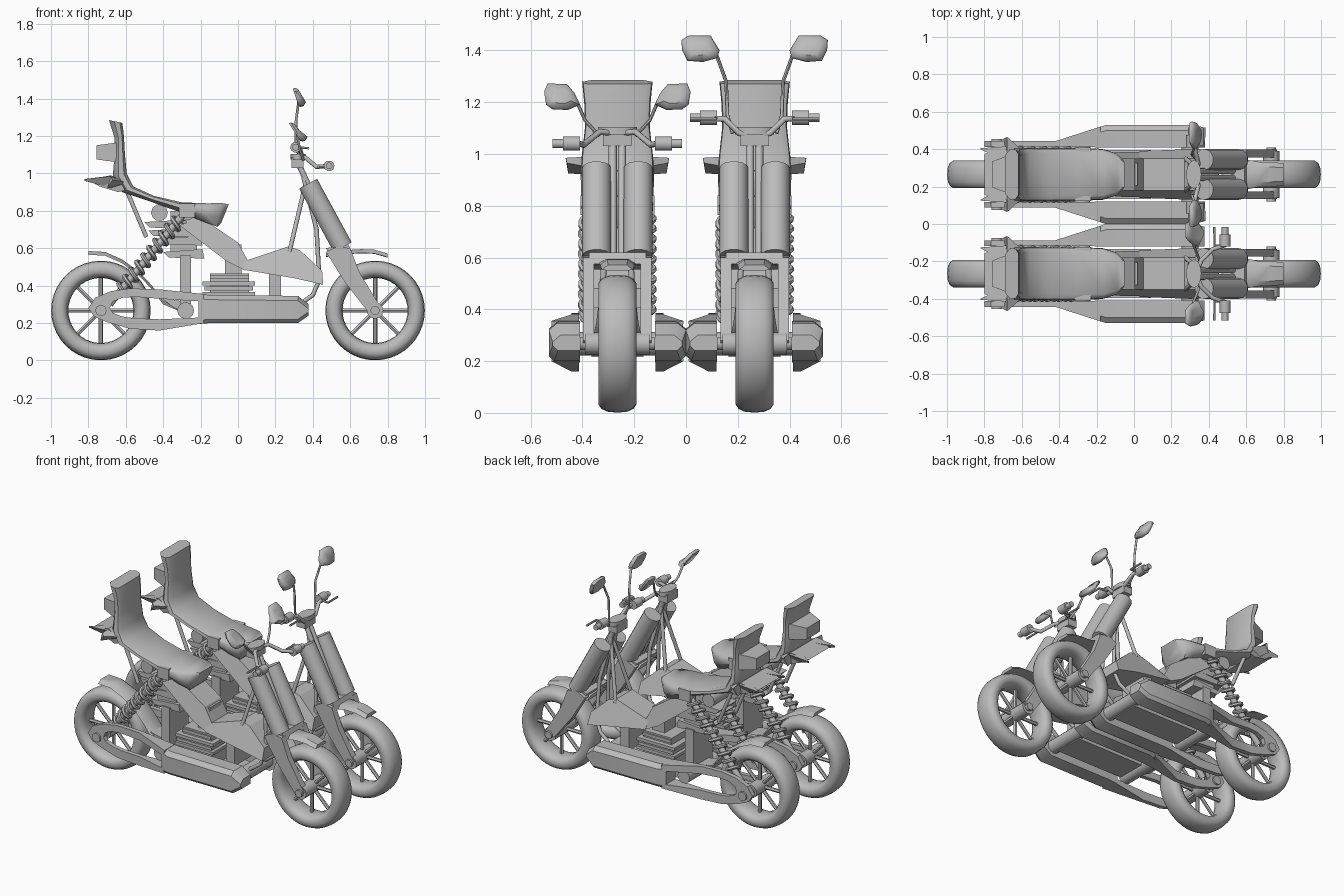
import bpy, bmesh, math
from mathutils import Vector

if "Cube" in bpy.data.objects:
    bpy.data.objects.remove(bpy.data.objects["Cube"])

grey = bpy.data.materials.new("plain grey")
grey.diffuse_color = (0.5, 0.5, 0.5, 1)
grey.use_nodes = True
grey.node_tree.nodes["Principled BSDF"].inputs["Base Color"].default_value = grey.diffuse_color
OY = 0.0          # sideways offset of the bike being built


def finish(name, me, angle=35):
    me.materials.clear()
    me.materials.append(grey)
    me.polygons.foreach_set("use_smooth", [True] * len(me.polygons))
    me.set_sharp_from_angle(angle=math.radians(angle))
    ob = bpy.data.objects.new(name, me)
    ob.location.y = OY
    bpy.context.collection.objects.link(ob)
    return ob


def loft(name, rings, closed=False, angle=35):
    bm = bmesh.new()
    vs = [[bm.verts.new(p) for p in r] for r in rings]
    n = len(rings[0])
    for i in range(len(vs) if closed else len(vs) - 1):
        a, b = vs[i], vs[(i + 1) % len(vs)]
        for j in range(n):
            k = (j + 1) % n
            bm.faces.new((a[j], a[k], b[k], b[j]))
    if not closed:
        bm.faces.new(vs[0])
        bm.faces.new(vs[-1])
    bmesh.ops.recalc_face_normals(bm, faces=bm.faces)
    me = bpy.data.meshes.new(name)
    bm.to_mesh(me)
    bm.free()
    return finish(name, me, angle)


def prism(name, pts, y0, y1):
    """side profile (x, z) extruded from y0 to y1"""
    return loft(name, [[(x, y, z) for x, z in pts] for y in (y0, y1)], angle=20)


def wide(name, pts):
    """side profile (x, z, half width), mirrored about the middle"""
    return loft(name, [[(x, s * w, z) for x, z, w in pts] for s in (-1, 1)], angle=10)


def box(name, x0, x1, w, z0, z1):
    return prism(name, [(x0, z0), (x1, z0), (x1, z1), (x0, z1)], -w, w)


def tube(name, pts, r, res=3):
    cu = bpy.data.curves.new(name, 'CURVE')
    cu.dimensions = '3D'
    cu.bevel_depth, cu.bevel_resolution, cu.use_fill_caps = r, res, True
    sp = cu.splines.new('POLY')
    sp.points.add(len(pts) - 1)
    for p, q in zip(sp.points, pts):
        p.co = (*q, 1)
    tmp = bpy.data.objects.new(name, cu)
    me = bpy.data.meshes.new_from_object(tmp)
    bpy.data.objects.remove(tmp)
    bpy.data.curves.remove(cu)
    return finish(name, me, 45)


def strip(name, pts, t):
    """thin curved sheet along (x, z, half width)"""
    return loft(name, [[(x, -w, z - .02), (x, -w * .6, z), (x, w * .6, z), (x, w, z - .02),
                        (x, w * .6, z - t), (x, -w * .6, z - t)] for x, z, w in pts])


def wheel(name, cx, hub):
    cz, rings = .267, []
    for i in range(40):
        a = i * math.tau / 40
        ring = []
        for j in range(14):
            t = j * math.tau / 14
            c, s = math.cos(t), math.sin(t)
            r = .22 + .046 * math.copysign(abs(c) ** .8, c)
            ring.append((cx + r * math.cos(a), .075 * math.copysign(abs(s) ** .8, s), cz + r * math.sin(a)))
        rings.append(ring)
    loft(name + "_tyre", rings, True, 60)
    for i in range(8):
        a = i * math.tau / 8
        d = Vector((math.cos(a), 0, math.sin(a)))
        c = Vector((cx, 0, cz))
        tube(name + "_spoke", [c + d * .02, c + d * .19], .012, 1)
    tube(name + "_hub", [(cx, -hub, cz), (cx, hub, cz)], .044, 4)
    tube(name + "_axle", [(cx, -hub - .02, cz), (cx, hub + .02, cz)], .025)


def outer(x):     # sideways reach of the lower pods and rear arms
    return .178 + .087 * min(1, max(0, (x + .42) / .27))


def arm(name, s, top, inn):
    loft(name, [[(a, s * .148, b), (a, s * outer(a), b), (c, s * outer(c), d), (c, s * .148, d)]
                for (a, b), (c, d) in zip(top, inn)], angle=25)


def bike(high):
    wheel("rear_wheel", -.733, .10)
    wheel("front_wheel", .733, .125)

    # seat and backrest lofted along one spine: top, bottom, half width
    spine = [(-.05, .835, -.09, .735, .08), (-.09, .842, -.11, .715, .115), (-.16, .84, -.18, .74, .137),
             (-.3, .845, -.33, .80, .14), (-.45, .88, -.47, .85, .14), (-.56, .93, -.62, .90, .142),
             (-.595, 1.0, -.67, .98, .138), (-.605, 1.11, -.66, 1.1, .125),
             (-.61, 1.2, -.66, 1.19, .128), (-.618, 1.27, -.69, 1.285, .136)]
    cross = [(-.8, 1), (.8, 1), (.97, .8), (1, .4), (.75, 0), (-.75, 0), (-1, .4), (-.97, .8)]
    loft("seat", [[(bx + (tx - bx) * v, u * w, bz + (tz - bz) * v) for u, v in cross]
                  for tx, tz, bx, bz, w in spine], angle=50)
    wide("backrest_lug", [(-.65, 1.165, .11), (-.757, 1.15, .07), (-.757, 1.075, .07), (-.65, 1.06, .11)])
    wide("tail", [(-.56, .92, .13), (-.68, .99, .135), (-.80, .965, .11), (-.74, .93, .11), (-.64, .90, .13)])

    # boxes below the seat
    for i, (a, b, z) in enumerate([(-.37, -.18, .55), (-.41, -.19, .62), (-.45, -.2, .665), (-.47, -.22, .71)]):
        prism("airbox_slab", [(a, z), (b, z - .005), (b - .01, z + .045), (a - .03, z + .03)], -.09, .09)
    box("airbox_core", -.36, -.22, .07, .55, .80)
    tube("seat_cross_tube", [(-.42, -.1, .79), (-.42, .1, .79)], .045)

    # frame beam, tank and pillars
    wide("frame_beam", [(-.31, .72, .1), (-.22, .78, .085), (0, .63, .085), (.06, .52, .085),
                        (.04, .48, .12), (-.06, .53, .12)])
    wide("tank", [(.03, .53, .085), (.27, .61, .085), (.33, .59, .085), (.45, .48, .1),
                  (.455, .405, .13), (.3, .44, .135), (.03, .485, .125)])
    box("rear_pillar", -.31, -.25, .1, .24, .56)
    box("middle_pillar", -.07, .02, .06, .45, .62)
    box("front_pillar", .165, .23, .1, .3, .5)

    # engine block with fins, belly and cross tubes
    box("engine_core", -.15, .06, .1, .23, .465)
    for a, b, z in [(-.19, .09, .345), (-.18, .08, .375), (-.19, .09, .402), (-.15, .06, .435)]:
        box("engine_fin", a, b, .13 if z < .43 else .11, z, z + .02)
    box("belly_panel", -.2, .3, .1, .215, .25)
    for x in (-.28, .3):
        tube("cross_tube", [(x, -.16, .267), (x, .16, .267)], .045, 4)

    # fenders
    strip("rear_fender", [(-.8, .585, .07), (-.71, .58, .07), (-.62, .54, .07), (-.53, .475, .07),
                          (-.46, .40, .07), (-.40, .32, .07), (-.27, .265, .07)], .02)
    wide("fender_foot", [(-.42, .34, .06), (-.27, .31, .06), (-.27, .24, .06), (-.3, .25, .06)])
    strip("front_fender", [(.47, .575, .11), (.58, .59, .085), (.66, .595, .068), (.73, .592, .066),
                           (.80, .572, .06)], .022)

    # steering column, clamp and dial
    for y in (-.018, .018):
        tube("steering_tube", [(.32, y, 1.06), (.54, y, .58)], .016)
    box("steering_head", .285, .35, .055, 1.03, 1.085)
    loft("dial", [[(.32 + .04 * math.cos(a), .075 * math.sin(a), z) for a in
                   [k * math.tau / 20 for k in range(20)]] for z in (1.075, 1.105)])
    wide("fork_bridge", [(.47, .6, .11), (.49, .565, .11), (.61, .575, .11), (.59, .62, .11)])

    for s in (-1, 1):
        # lower pod and the open rear arm
        loft("side_pod", [[(x, s * .145, lo), (x, s * (w - .02), lo), (x, s * w, lo + .02),
                           (x, s * w, hi - .025), (x, s * (w - .03), hi), (x, s * .145, hi)]
                          for x, lo, hi, w in [(-.21, .195, .355, .245), (-.15, .2, .35, .265),
                                               (.32, .2, .345, .265), (.378, .24, .30, .25)]])
        arm("rear_arm_upper", s,
            [(-.8, .28), (-.765, .335), (-.68, .37), (-.58, .385), (-.42, .38), (-.18, .355)],
            [(-.685, .28), (-.67, .315), (-.62, .335), (-.55, .34), (-.42, .33), (-.19, .315)])
        arm("rear_arm_lower", s,
            [(-.8, .28), (-.77, .235), (-.7, .205), (-.58, .17), (-.42, .16), (-.18, .2)],
            [(-.685, .28), (-.67, .255), (-.62, .235), (-.55, .225), (-.42, .22), (-.19, .23)])
        tube("rear_axle_cap", [(-.733, s * .08, .267), (-.733, s * .19, .267)], .03)

        # coil shock absorber
        p, q, y = Vector((-.31, s * .108, .76)), Vector((-.63, s * .108, .37)), Vector((0, 1, 0))
        d = (q - p).normalized()
        n = d.cross(y)
        coil = []
        for i in range(10 * 14 + 1):
            a = i * math.tau / 14
            coil.append(p + (q - p) * (i / 140) + (n * math.cos(a) + y * math.sin(a)) * .033)
        tube("shock_spring", coil, .012, 1)
        tube("shock_rod", [p - d * .03, q + d * .09], .02)
        prism("shock_mount", [(-.315, .765), (-.23, .765), (-.23, .84), (-.315, .84)], s * .085, s * .143)
        tube("seat_strut", [(-.6, s * .09, .92), (-.49, s * .09, .66)], .012)

        # pointed tail wing
        loft("tail_wing", [[(-.68, s * .11, .99), (-.58, s * .11, .95), (-.68, s * .11, .92)],
                           [(-.68, s * .2, .985), (-.67, s * .195, .965), (-.70, s * .19, .925)]], angle=10)
        loft("tail_spike", [[(-.70, s * .07, .985), (-.68, s * .15, .985), (-.69, s * .11, .925)],
                            [(-.82, s * .135, .97), (-.82, s * .14, .97), (-.82, s * .135, .96)]], angle=10)

        # fork: lower blade and upper sleeve
        prism("fork_leg", [(.47, .58), (.53, .61), (.6, .6), (.65, .47), (.765, .28), (.735, .245),
                           (.695, .26), (.57, .42)], s * .09, s * .132)
        tube("fork_sleeve", [(.375, s * .08, .945), (.56, s * .08, .605)], .056, 5)

        # frame tubes
        tube("neck_strut", [(.36, s * .012, .94), (.275, s * .085, .58)], .012)
        tube("down_tube", [(.35, s * .02, .98), (.42, s * .045, .7), (.435, s * .06, .43),
                           (.40, s * .07, .35), (.33, s * .08, .30)], .012)

        # handlebar, grip, lever and mirror
        if high:
            bar = [(.33, 0, 1.07), (.345, s * .06, 1.08), (.33, s * .115, 1.135), (.305, s * .24, 1.14)]
            gx, gz, lx = .308, 1.14, .375
            stem = [(.33, s * .085, 1.08), (.31, s * .105, 1.15), (.31, s * .11, 1.28), (.325, s * .15, 1.39)]
            mx, mz, tilt = .32, 1.408, -.3
            shape = [(.135, 1.4), (.17, 1.457), (.255, 1.457), (.283, 1.44), (.28, 1.4), (.26, 1.36), (.2, 1.355), (.145, 1.37)]
        else:
            bar = [(.33, 0, 1.08), (.36, s * .07, 1.085), (.42, s * .13, 1.035), (.485, s * .15, 1.04), (.487, s * .24, 1.04)]
            gx, gz, lx = .487, 1.04, .43
            stem = [(.35, s * .07, 1.07), (.33, s * .125, 1.13), (.315, s * .16, 1.21)]
            mx, mz, tilt = .315, 1.22, -.6
            shape = [(.145, 1.19), (.165, 1.235), (.195, 1.27), (.27, 1.272), (.283, 1.24), (.275, 1.19), (.25, 1.172), (.19, 1.17)]
        tube("handlebar", bar, .012)
        tube("grip", [(gx, s * .145, gz), (gx, s * .21, gz)], .029)
        tube("grip_end", [(gx, s * .2, gz), (gx, s * .25, gz)], .018)
        tube("brake_lever", [(gx, s * .15, gz), (lx, s * .15, gz - .005), (lx, s * .25, gz - .005)], .007, 1)
        tube("mirror_stem", stem, .007, 2)
        cy = .213
        loft("mirror", [[(mx + dx + tilt * (z - mz), s * (cy + (y - cy) * k), mz + (z - mz) * k)
                         for y, z in shape] for dx, k in ((-.012, .92), (0, 1), (.015, .9), (.027, .5))], angle=50)


# two bikes side by side, the rear one with a taller handlebar
for OY, high in ((-.265, False), (.265, True)):
    bike(high)
